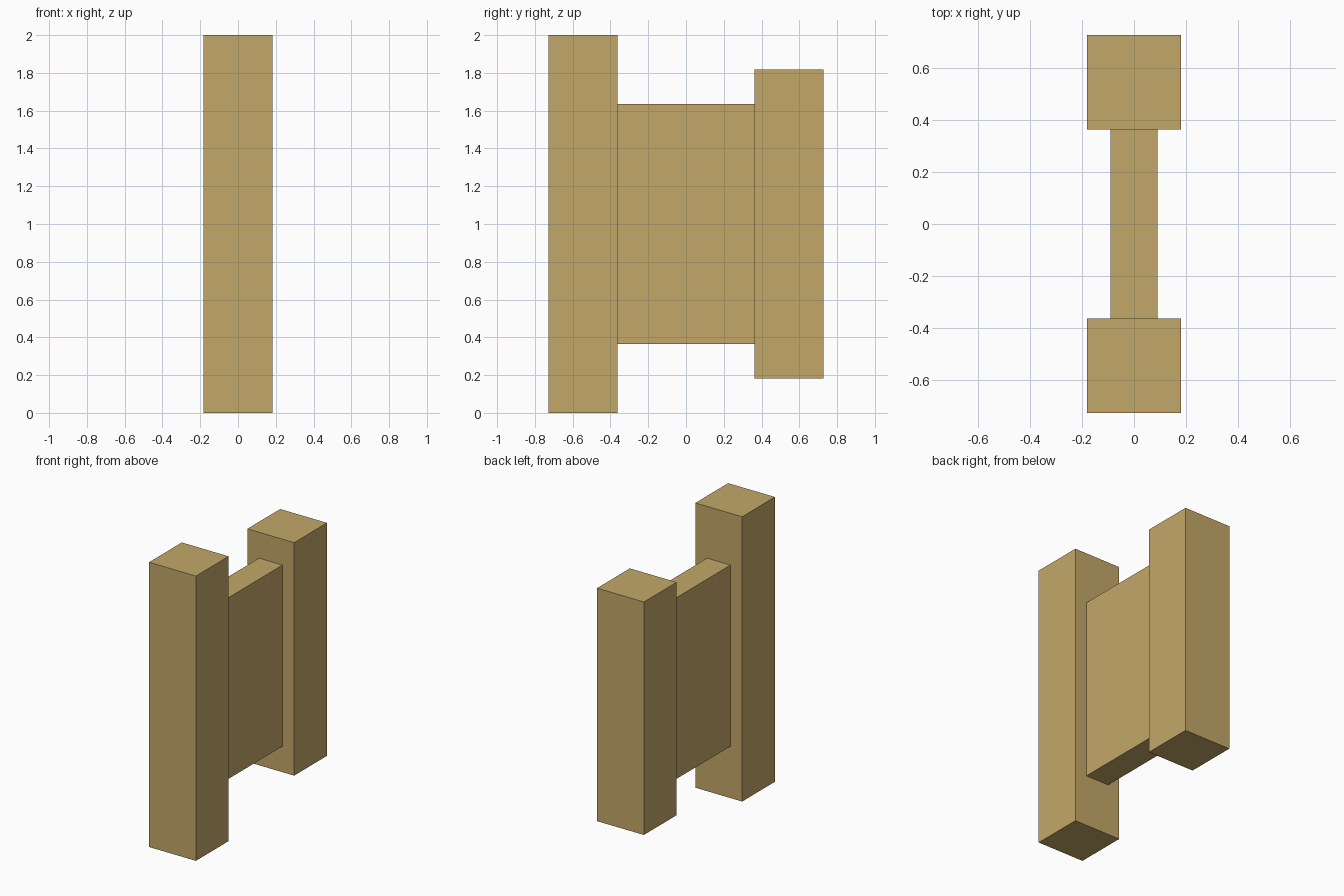
import bpy

if "Cube" in bpy.data.objects:
    bpy.data.objects.remove(bpy.data.objects["Cube"])

U = 2 / 11  # module: every size is a multiple of this

wood = bpy.data.materials.new("tan_wood")
wood.diffuse_color = (0.545, 0.387, 0.141, 1)
wood.use_nodes = True
wood.node_tree.nodes["Principled BSDF"].inputs["Base Color"].default_value = wood.diffuse_color


def block(name, x, y, z):
    """Box spanning the (min, max) ranges, given in modules."""
    ranges = (x, y, z)
    bpy.ops.mesh.primitive_cube_add(
        size=1, location=[(a + b) / 2 * U for a, b in ranges])
    ob = bpy.context.object
    ob.name = name
    ob.scale = [(b - a) * U for a, b in ranges]
    bpy.ops.object.transform_apply(location=False, rotation=False, scale=True)
    ob.data.materials.append(wood)
    return ob


# Tall post, shorter raised post, and the thin panel joining them
block("front_post", (-1, 1), (-4, -2), (0, 11))
block("back_post", (-1, 1), (2, 4), (1, 10))
block("panel", (-0.5, 0.5), (-2, 2), (2, 9))
